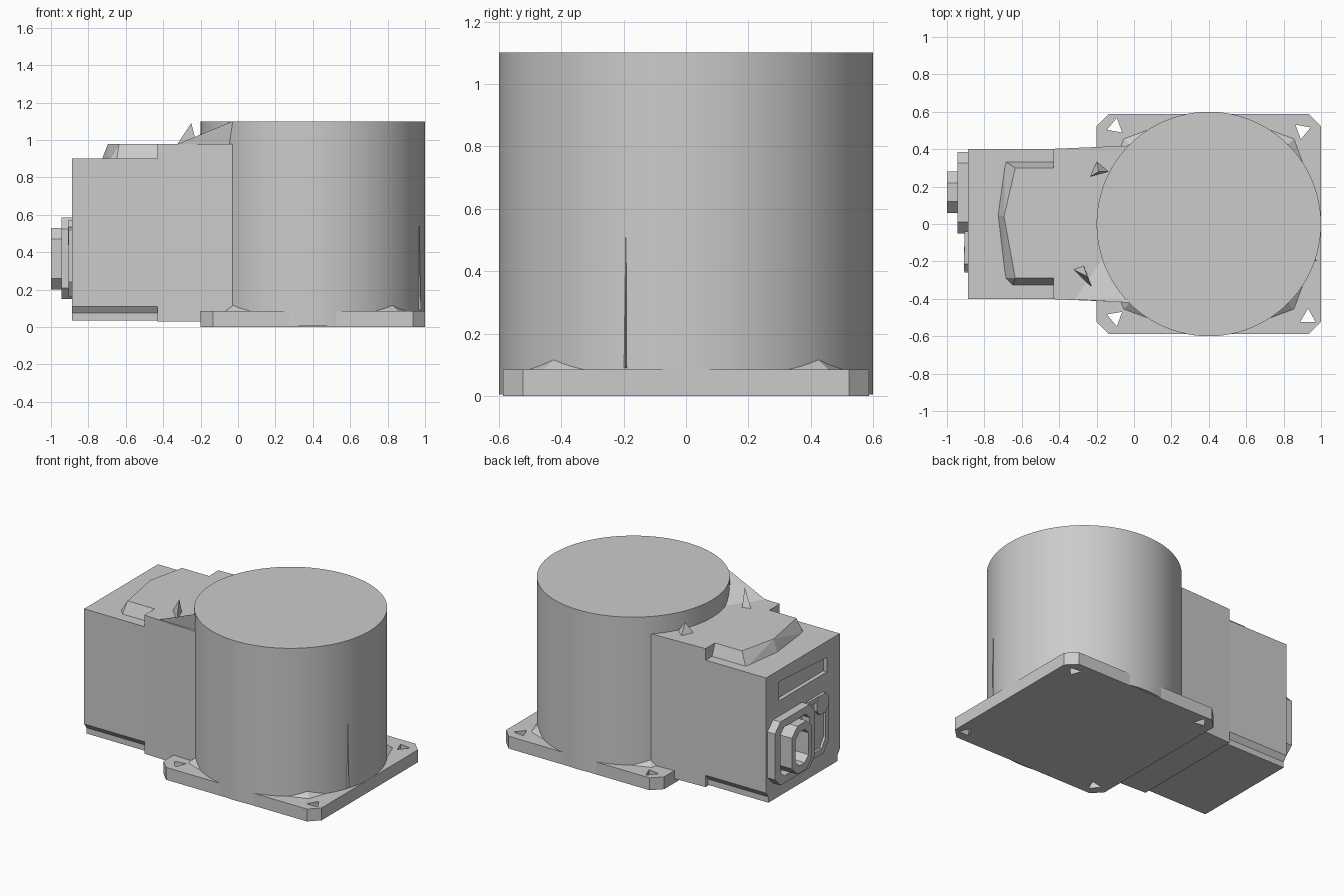
import bpy, bmesh, math
from mathutils import Vector

if "Cube" in bpy.data.objects:
    bpy.data.objects.remove(bpy.data.objects["Cube"], do_unlink=True)

GREY = (0.6, 0.6, 0.6, 1.0)
metal = bpy.data.materials.new("plain_grey")
metal.use_nodes = True
metal.diffuse_color = GREY
metal.node_tree.nodes["Principled BSDF"].inputs["Base Color"].default_value = GREY


def finish(name, bm):
    bmesh.ops.recalc_face_normals(bm, faces=bm.faces[:])
    mesh = bpy.data.meshes.new(name)
    bm.to_mesh(mesh)
    bm.free()
    mesh.materials.append(metal)
    obj = bpy.data.objects.new(name, mesh)
    bpy.context.collection.objects.link(obj)
    return obj


def prism(name, axis, lo, hi, *loops):
    """Extrude an outline, with any further loops as holes, along x or z."""
    bm = bmesh.new()
    for loop in loops:
        vs = [bm.verts.new((lo, a, b) if axis == "x" else (a, b, lo)) for a, b in loop]
        for i, v in enumerate(vs):
            bm.edges.new((v, vs[(i + 1) % len(vs)]))
    along = Vector((1, 0, 0) if axis == "x" else (0, 0, 1))
    bmesh.ops.triangle_fill(bm, use_beauty=True, edges=bm.edges[:], normal=along)
    out = bmesh.ops.extrude_face_region(bm, geom=bm.faces[:])
    moved = [g for g in out["geom"] if isinstance(g, bmesh.types.BMVert)]
    bmesh.ops.translate(bm, verts=moved, vec=along * (hi - lo))
    return finish(name, bm)


def hull(name, points):
    """Solid wrapped around a few points."""
    bm = bmesh.new()
    for p in points:
        bm.verts.new(p)
    bmesh.ops.convex_hull(bm, input=bm.verts[:])
    return finish(name, bm)


def cut_rect(a0, a1, b0, b1, c):
    """Rectangle with chamfered corners."""
    return [(a0 + c, b0), (a1 - c, b0), (a1, b0 + c), (a1, b1 - c),
            (a1 - c, b1), (a0 + c, b1), (a0, b1 - c), (a0, b0 + c)]


# Base flange with chamfered corners and four triangular bolt holes
holes = []
for cx, cy, turn in ((-0.10, 0.52, 200), (0.90, 0.50, 20), (-0.10, -0.50, 160), (0.93, -0.50, 330)):
    holes.append([(cx + 0.048 * math.cos(math.radians(turn + k * 120)),
                   cy + 0.048 * math.sin(math.radians(turn + k * 120))) for k in range(3)])
prism("base_flange", "z", 0.0, 0.085, cut_rect(-0.2, 1.0, -0.587, 0.587, 0.065), *holes)

# Main round housing
bpy.ops.mesh.primitive_cylinder_add(vertices=96, radius=0.6, depth=1.095, location=(0.4, 0, 0.5525))
housing = bpy.context.object
housing.name = "round_housing"
housing.data.materials.append(metal)
bpy.ops.object.shade_smooth_by_angle(angle=math.radians(30))

# Low weld fillets between the housing and each flange corner
for sx, sname in ((-1, "right"), (1, "left")):
    for sy, fname in ((-1, "front"), (1, "back")):
        hull(f"{fname}_{sname}_fillet", [
            (0.4 + sx * 0.08, sy * 0.587, 0.09), (0.4 + sx * 0.587, sy * 0.08, 0.09),
            (0.4 + sx * 0.46, sy * 0.46, 0.08), (0.4 + sx * 0.425, sy * 0.425, 0.115),
            (0.4 + sx * 0.3, sy * 0.3, 0.08)])

# Thin seam ridge on the housing
hull("seam_ridge", [(0.962, -0.20, 0.09), (0.978, -0.194, 0.09), (0.965, -0.188, 0.09),
                    (0.967, -0.192, 0.645)])

# Neck joining the box to the housing
prism("neck", "z", 0.03, 0.98, [(-0.43, -0.402), (0.0, -0.42), (0.1, -0.3),
                                (0.1, 0.3), (0.0, 0.42), (-0.43, 0.402)])

# Sloping web rising from the neck to the housing rim
hull("neck_web", [(-0.33, -0.403, 0.975), (-0.03, -0.42, 1.1), (-0.17, -0.17, 0.975),
                  (0.02, -0.40, 0.975), (0.02, -0.40, 1.1)])

# Terminal box with grooved lower edges, and its slotted end plate
outline = [(-0.375, 0.035), (0.375, 0.035), (0.375, 0.075), (0.40, 0.11), (0.40, 0.90),
           (-0.40, 0.90), (-0.40, 0.11), (-0.375, 0.075)]
slot = [(-0.26, 0.69), (0.26, 0.69), (0.26, 0.82), (-0.26, 0.79)]
prism("terminal_box", "x", -0.86, -0.43, outline)
prism("slotted_end_plate", "x", -0.888, -0.86, outline, slot)

# Raised hood on top of the box
hull("top_hood",
     [(x, y, 0.89) for x, y in ((-0.43, 0.335), (-0.69, 0.335), (-0.73, 0.05),
                                (-0.69, -0.29), (-0.65, -0.33), (-0.43, -0.33))] +
     [(x, y, 0.98) for x, y in ((-0.43, 0.30), (-0.635, 0.30), (-0.695, 0.04),
                                (-0.635, -0.29), (-0.43, -0.29))])

# Small lugs on the neck
hull("back_lug", [(-0.24, 0.25, 0.97), (-0.20, 0.34, 0.97), (-0.13, 0.28, 0.97), (-0.19, 0.28, 1.05)])
hull("front_lug", [(-0.33, -0.24, 0.97), (-0.27, -0.22, 0.97), (-0.22, -0.35, 0.97),
                   (-0.25, -0.28, 1.09)])

# Connector: square frame, hollow socket and a thin side bracket
prism("connector_frame", "x", -0.945, -0.88, cut_rect(-0.05, 0.385, 0.15, 0.585, 0.06),
      cut_rect(0.01, 0.325, 0.20, 0.535, 0.04))
prism("connector_socket", "x", -1.0, -0.88, cut_rect(0.06, 0.28, 0.20, 0.53, 0.06),
      cut_rect(0.10, 0.24, 0.25, 0.48, 0.04))
prism("side_bracket", "x", -0.905, -0.88,
      [(-0.04, 0.16), (-0.20, 0.16), (-0.26, 0.24), (-0.26, 0.52), (-0.20, 0.57), (-0.04, 0.57),
       (-0.04, 0.54), (-0.18, 0.54), (-0.22, 0.50), (-0.22, 0.26), (-0.18, 0.20), (-0.04, 0.20)])
prism("bracket_boss", "x", -0.91, -0.88, cut_rect(-0.25, -0.12, 0.44, 0.57, 0.035))
